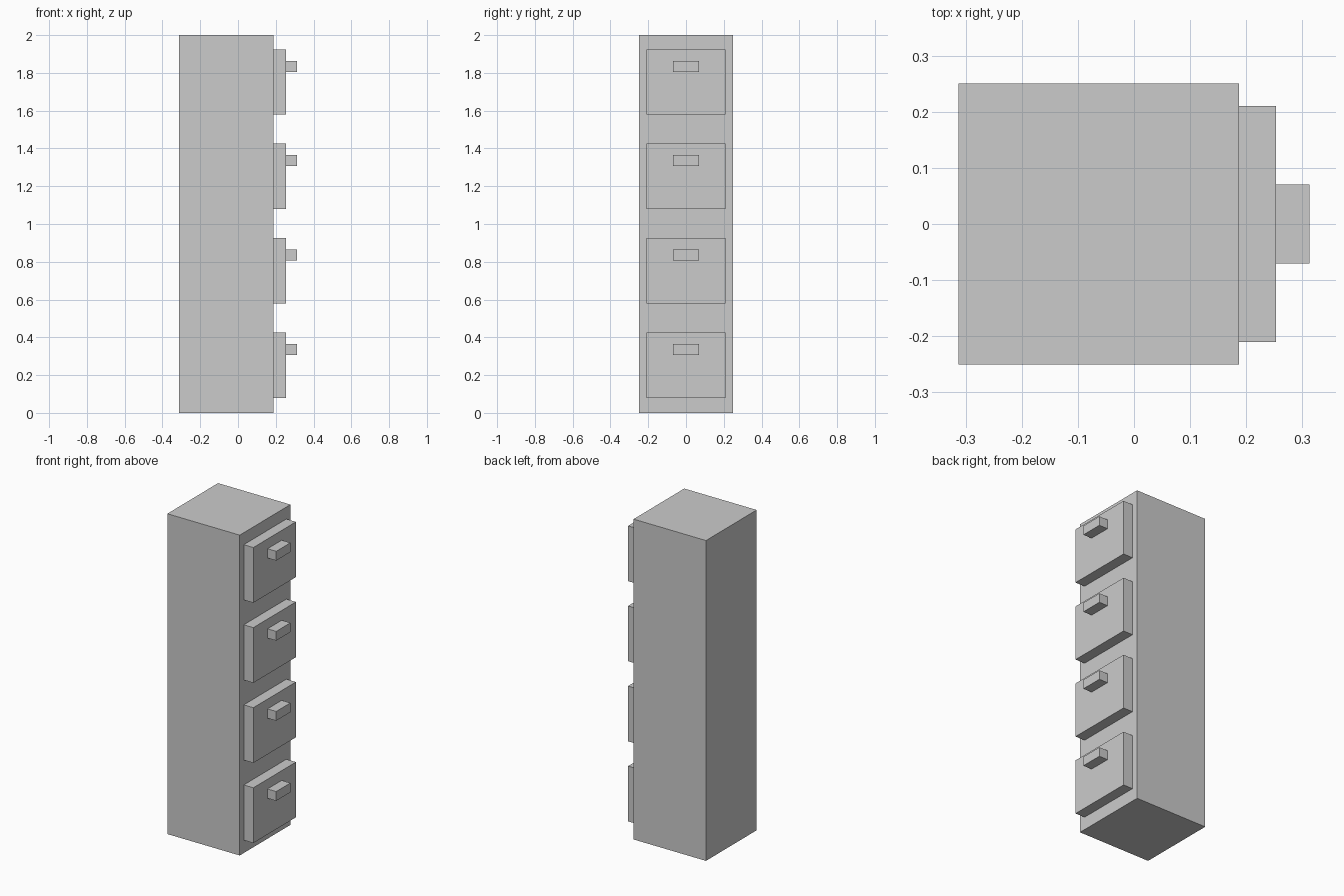
import bpy

if "Cube" in bpy.data.objects:
    bpy.data.objects.remove(bpy.data.objects["Cube"])


def box(name, x, y, z):
    """Axis-aligned box from (min, max) ranges."""
    centre = [(a + b) / 2 for a, b in (x, y, z)]
    bpy.ops.mesh.primitive_cube_add(size=1, location=centre)
    obj = bpy.context.object
    obj.name = name
    obj.scale = [b - a for a, b in (x, y, z)]
    bpy.ops.object.transform_apply(location=False, rotation=False, scale=True)
    return obj


BACK, FACE, DRAWER_FACE, HANDLE_FACE = -0.313, 0.187, 0.253, 0.313

# Cabinet body
box("cabinet_body", (BACK, FACE), (-0.25, 0.25), (0, 2))

# Four drawers, each with a handle
for i in range(4):
    z = i * 0.5
    box(f"drawer_{i + 1}", (FACE, DRAWER_FACE), (-0.21, 0.21), (z + 0.08, z + 0.425))
    box(f"handle_{i + 1}", (DRAWER_FACE, HANDLE_FACE), (-0.07, 0.07), (z + 0.306, z + 0.364))
